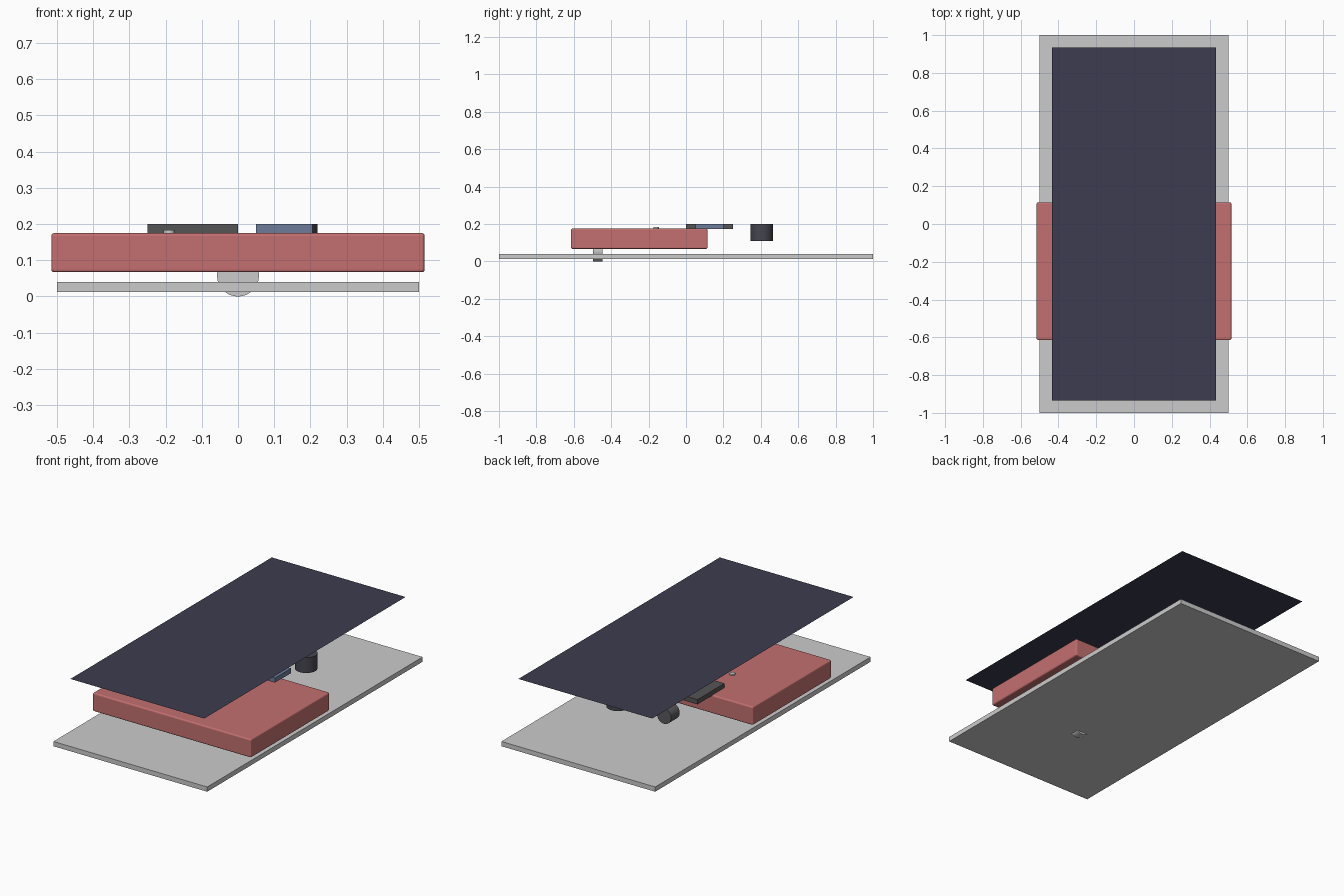
import bpy
import math

if "Cube" in bpy.data.objects:
    bpy.data.objects.remove(bpy.data.objects["Cube"])


def paint(obj, name, rgb):
    mat = bpy.data.materials.get(name) or bpy.data.materials.new(name)
    mat.diffuse_color = (*rgb, 1)
    mat.use_nodes = True
    mat.node_tree.nodes["Principled BSDF"].inputs["Base Color"].default_value = mat.diffuse_color
    obj.data.materials.append(mat)


def box(name, x, y, z, bevel=0):
    """Box from (min, max) ranges, with an optional rounded edge."""
    bpy.ops.mesh.primitive_cube_add(size=1, location=[sum(r) / 2 for r in (x, y, z)])
    obj = bpy.context.object
    obj.name = name
    obj.scale = [r[1] - r[0] for r in (x, y, z)]
    bpy.ops.object.transform_apply(location=False, rotation=False, scale=True)
    if bevel:
        mod = obj.modifiers.new("rounding", 'BEVEL')
        mod.width = bevel
        mod.segments = 3
    return obj


def disc(name, radius, depth, location, along_y=False):
    bpy.ops.mesh.primitive_cylinder_add(
        vertices=32, radius=radius, depth=depth, location=location,
        rotation=(math.pi / 2 if along_y else 0, 0, 0))
    obj = bpy.context.object
    obj.name = name
    bpy.ops.object.shade_smooth_by_angle(angle=math.radians(35))
    return obj


# Back plate
box("back_plate", (-0.5, 0.5), (-1, 1), (0.012, 0.04))

# Battery block with rounded edges
battery = box("battery", (-0.515, 0.515), (-0.615, 0.115), (0.067, 0.175), 0.008)
paint(battery, "red", (0.55, 0.16, 0.16))

# Thin front panel
bpy.ops.mesh.primitive_plane_add(size=1, location=(0, 0, 0.4))
panel = bpy.context.object
panel.name = "front_panel"
panel.scale = (0.87, 1.87, 1)
bpy.ops.object.transform_apply(location=False, rotation=False, scale=True)
paint(panel, "navy", (0.045, 0.045, 0.08))

# Chips above the battery
chip = box("large_chip", (-0.25, 0), (0, 0.25), (0.172, 0.2))
paint(chip, "charcoal", (0.09, 0.09, 0.09))
blue = box("small_chip", (0.05, 0.205), (0.05, 0.2), (0.172, 0.2))
paint(blue, "slate_blue", (0.15, 0.2, 0.32))

# Upright camera barrel and sideways motor
barrel = disc("camera_barrel", 0.06, 0.09, (0.16, 0.405, 0.155))
paint(barrel, "dark", (0.06, 0.06, 0.08))
motor = disc("motor", 0.046, 0.08, (-0.165, 0.4, 0.154), True)
paint(motor, "motor_grey", (0.1, 0.1, 0.11))

# Wheel passing through the back plate
disc("wheel", 0.058, 0.05, (0, -0.472, 0.058), True)

# Small stud on the battery
disc("stud", 0.015, 0.02, (-0.19, -0.16, 0.173))
